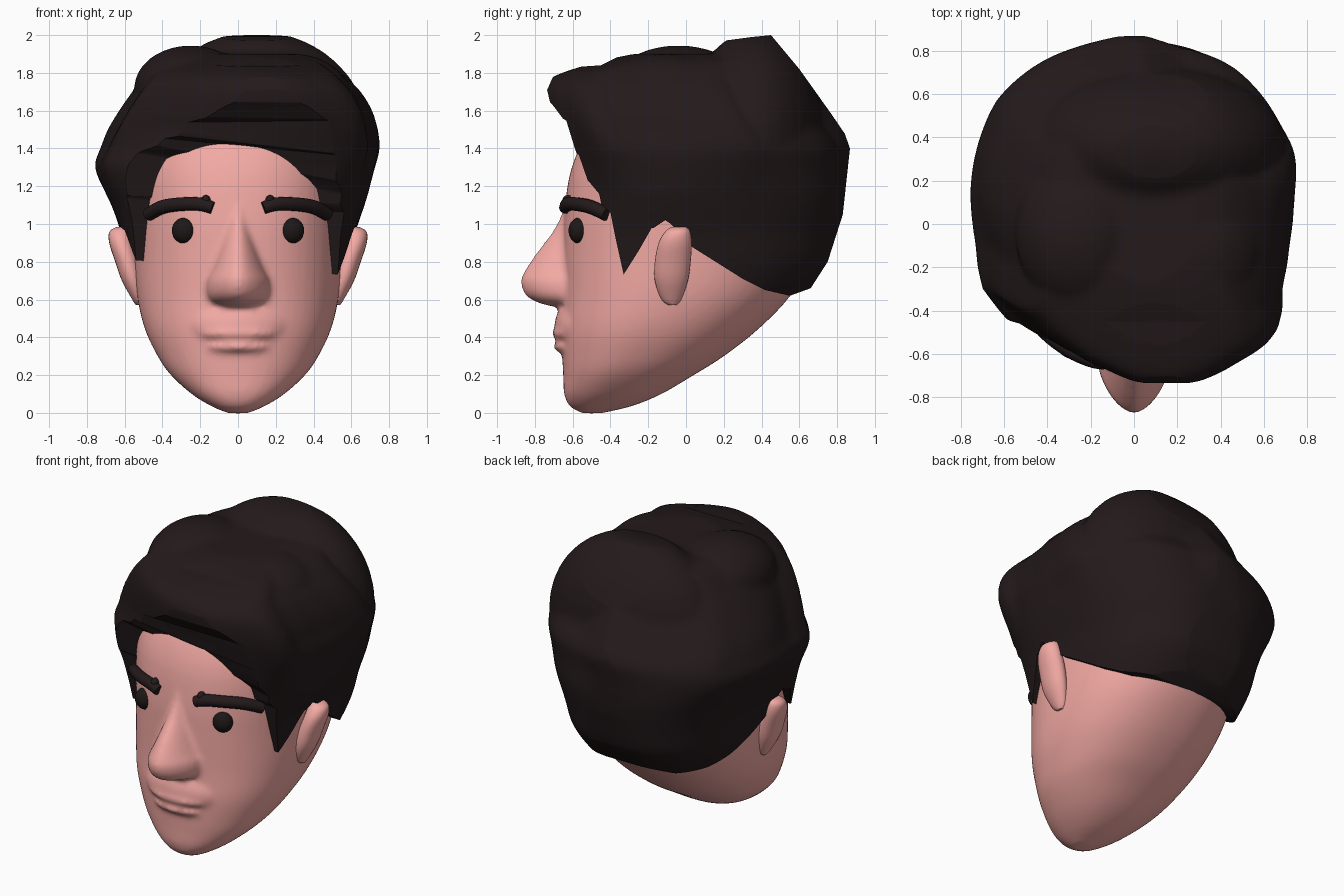
import bpy, bmesh, math
from mathutils import Matrix

if "Cube" in bpy.data.objects:
    bpy.data.objects.remove(bpy.data.objects["Cube"])


def material(name, rgb):
    m = bpy.data.materials.new(name)
    m.diffuse_color = (*rgb, 1)
    m.use_nodes = True
    m.node_tree.nodes["Principled BSDF"].inputs["Base Color"].default_value = m.diffuse_color
    return m


SKIN = material("skin", (0.9, 0.4, 0.37))
HAIR = material("hair", (0.017, 0.01, 0.011))
DARK = material("dark", (0.013, 0.009, 0.009))


def dense(levels, k=4):
    """Catmull-Rom refinement of a list of number tuples."""
    out, n = [], len(levels)
    for i in range(n - 1):
        p = [levels[min(max(j, 0), n - 1)] for j in (i - 1, i, i + 1, i + 2)]
        for s in range(k):
            t = s / k
            out.append(tuple(0.5 * (2 * b + (c - a) * t + (2 * a - 5 * b + 4 * c - d) * t * t
                                    + (3 * b - a - 3 * c + d) * t ** 3)
                             for a, b, c, d in zip(*p)))
    return out + [levels[-1]]


def unit(a, n):
    """Unit superellipse point at angle a."""
    c, s = math.cos(a), math.sin(a)
    r = (abs(c) ** n + abs(s) ** n) ** (-1 / n)
    return c * r, s * r


def loft(bm, rings):
    vs = [[bm.verts.new(p) for p in r] for r in rings]
    n = len(vs[0])
    for a, b in zip(vs, vs[1:]):
        for i in range(n):
            bm.faces.new((a[i], a[(i + 1) % n], b[(i + 1) % n], b[i]))
    bm.faces.new(vs[0][::-1])
    bm.faces.new(vs[-1])


def rings(levels, n=2.2, ratio=0.46, count=64):
    """Level = z, x left, x right, y front, y back; ratio places the widest point."""
    out = []
    for z, xl, xr, yf, yb in levels:
        cx, cy, w = (xl + xr) / 2, yf + ratio * (yb - yf), (xr - xl) / 2
        ring = []
        for i in range(count):
            x, y = unit(2 * math.pi * i / count, n)
            ring.append((cx + x * w, cy + y * (yb - cy if y > 0 else cy - yf), z))
        out.append(ring)
    return out


def blob(bm, loc, rad):
    bmesh.ops.create_uvsphere(bm, u_segments=32, v_segments=20, radius=1,
                              matrix=Matrix.Translation(loc) @ Matrix.Diagonal((*rad, 1)))


def make(bm, name, mat):
    bmesh.ops.recalc_face_normals(bm, faces=bm.faces)
    me = bpy.data.meshes.new(name)
    bm.to_mesh(me)
    bm.free()
    ob = bpy.data.objects.new(name, me)
    bpy.context.collection.objects.link(ob)
    if mat:
        me.materials.append(mat)
    return ob


def activate(ob):
    bpy.ops.object.select_all(action='DESELECT')
    ob.select_set(True)
    bpy.context.view_layer.objects.active = ob


def smooth(ob, deg=40):
    activate(ob)
    bpy.ops.object.shade_smooth_by_angle(angle=math.radians(deg))


def fuse(ob, voxel, repeat, cutter=None):
    """Merge overlapping lumps into one skin, soften, optionally trim."""
    m = ob.modifiers.new("fuse", 'REMESH')
    m.mode, m.voxel_size = 'VOXEL', voxel
    m = ob.modifiers.new("soften", 'SMOOTH')
    m.factor, m.iterations = 0.5, repeat
    if cutter:
        m = ob.modifiers.new("trim", 'BOOLEAN')
        m.operation, m.solver, m.object = 'INTERSECT', 'EXACT', cutter
    activate(ob)
    for name in [m.name for m in ob.modifiers]:
        bpy.ops.object.modifier_apply(modifier=name)


# Head with nose and mouth
bm = bmesh.new()
skull = [(-.002, .05, -.55, -.45), (.035, .14, -.615, -.29), (.1, .245, -.645, -.13), (.2, .355, -.65, .04),
         (.3, .425, -.655, .2), (.45, .495, -.66, .39), (.63, .535, -.65, .56), (.85, .552, -.65, .68),
         (1.05, .562, -.645, .72), (1.3, .57, -.605, .72), (1.5, .52, -.5, .64), (1.65, .4, -.3, .48),
         (1.72, .2, -.1, .25)]
loft(bm, rings(dense([(z, -w, w, f, b) for z, w, f, b in skull]), 2.22))
nose = [(.565, .11, -.72), (.59, .15, -.8), (.63, .17, -.855), (.7, .168, -.875), (.76, .14, -.85),
        (.85, .108, -.79), (.95, .08, -.715), (1.03, .065, -.67), (1.12, .045, -.64)]
loft(bm, rings(dense([(z, -w, w, f, -.5) for z, w, f in nose]), 1.7, 0.7))
blob(bm, (0, -.49, .46), (.31, .207, .18))
blob(bm, (0, -.6, .42), (.22, .112, .04))
blob(bm, (0, -.59, .35), (.19, .112, .04))
head = make(bm, "head", SKIN)
fuse(head, 0.017, 7)
smooth(head, 60)

# Ears, eyes and eyebrows
ear = [(.57, .5, .54, -.09, -.05), (.6, .49, .56, -.13, -.025), (.7, .5, .615, -.165, .01),
       (.8, .52, .65, -.165, .025), (.9, .55, .682, -.145, .03), (.96, .565, .68, -.11, .022),
       (.985, .58, .64, -.075, .005)]
brow = [(.135, -.64, 1.085, .9), (.2, -.625, 1.105, 1), (.3, -.58, 1.105, 1), (.4, -.505, 1.09, 1),
        (.475, -.42, 1.05, .95)]
for s, side in ((1, "right"), (-1, "left")):
    bm = bmesh.new()
    loft(bm, rings(dense(ear), 2, 0.5, 24))
    bmesh.ops.scale(bm, vec=(s, 1, 1), verts=bm.verts)
    smooth(make(bm, "ear_" + side, SKIN))

    bm = bmesh.new()
    blob(bm, (s * .285, -.567, .965), (.065, .055, .068))
    smooth(make(bm, "eye_" + side, DARK))

    cu = bpy.data.curves.new("eyebrow_" + side, 'CURVE')
    cu.dimensions, cu.bevel_depth, cu.bevel_resolution, cu.use_fill_caps = '3D', 0.037, 3, True
    sp = cu.splines.new('POLY')
    pts = dense(brow)
    sp.points.add(len(pts) - 1)
    for p, (x, y, z, r) in zip(sp.points, pts):
        p.co, p.radius = (s * x, y, z, 1), r
    cu.materials.append(HAIR)
    ob = bpy.data.objects.new("eyebrow_" + side, cu)
    bpy.context.collection.objects.link(ob)
    activate(ob)
    bpy.ops.object.convert(target='MESH')
    smooth(bpy.context.object)

    bm = bmesh.new()
    blob(bm, (s * .17, -.625, 1.125), (.025, .03, .028))
    smooth(make(bm, "brow_tuft_" + side, HAIR))

# Hair: plan outline blended from head shape below to swept shape above
plan = [(0, .87), (.2, .78), (.45, .7), (.6, .55), (.68, .42), (.75, .32), (.73, .1), (.7, -.1),
        (.67, -.3), (.69, -.42), (.66, -.5), (.5, -.6), (.3, -.69), (.15, -.72), (0, -.7),
        (-.2, -.63), (-.4, -.53), (-.6, -.38), (-.68, -.32), (-.69, -.1), (-.75, .13),
        (-.7, .4), (-.65, .53), (-.5, .66), (-.3, .77), (-.15, .83)]
polar = sorted((math.atan2(y, x) % math.tau, math.hypot(x, y)) for x, y in plan)
polar = [(polar[-1][0] - math.tau, polar[-1][1])] + polar + [(polar[0][0] + math.tau, polar[0][1])]


def swept(a):
    for (a0, r0), (a1, r1) in zip(polar, polar[1:]):
        if a0 <= a <= a1:
            r = r0 + (r1 - r0) * (a - a0) / (a1 - a0)
            x, y = r * math.cos(a), r * math.sin(a)
            return x / .75, y / (.87 if y > 0 else .72)


mass = [(.55, -.5, .5, -.64, .56), (.65, -.55, .55, -.67, .66), (.8, -.59, .59, -.68, .77),
        (.95, -.62, .62, -.69, .81), (1.1, -.67, .67, -.69, .84), (1.29, -.76, .73, -.7, .865),
        (1.4, -.73, .755, -.71, .88), (1.5, -.69, .74, -.73, .83), (1.6, -.63, .71, -.75, .76),
        (1.7, -.56, .65, -.755, .69), (1.77, -.5, .58, -.72, .63), (1.82, -.45, .52, -.6, .59),
        (1.87, -.38, .43, -.42, .55), (1.9, -.28, .3, -.28, .5)]
bm = bmesh.new()
sections = []
for z, xl, xr, yf, yb in dense(mass, 3):
    cx, cy, w = (xl + xr) / 2, yf + .453 * (yb - yf), (xr - xl) / 2
    t = min(max((z - 1.15) / .35, 0), 1)
    ring = []
    for i in range(72):
        a = math.tau * i / 72
        (ux, uy), (tx, ty) = unit(a, 2.45 if a < math.pi else 2.25), swept(a)
        x, y = ux + (tx - ux) * t, uy + (ty - uy) * t
        ring.append((cx + x * w, cy + y * (yb - cy if y > 0 else cy - yf), z))
    sections.append(ring)
loft(bm, sections)
# Locks on top: left front, right front, broad crown at the back
blob(bm, (-.25, -.04, 1.72), (.3, .36, .225))
blob(bm, (.3, -.1, 1.66), (.3, .38, .24))
blob(bm, (.1, .36, 1.45), (.6, .37, .57))
hair = make(bm, "hair", HAIR)

# Side outline used to trim the hair to its hairline
upper = [(-.72, 1.645), (-.735, 1.71), (-.7, 1.79), (-.6, 1.83), (-.45, 1.84), (-.35, 1.89), (-.2, 1.95),
         (0, 1.96), (.2, 1.97), (.35, 1.99), (.45, 2.0), (.6, 1.82), (.75, 1.61), (.84, 1.48),
         (.868, 1.4), (.83, 1.05), (.75, .8), (.66, .66), (.55, .62), (.42, .65), (.3, .71),
         (.03, .88), (-.08, 1.0), (-.11, 1.02), (-.17, .98)]
hairline = [(-.25, .9), (-.33, .77), (-.37, .95), (-.4, 1.1), (-.46, 1.27), (-.52, 1.33),
            (-.58, 1.43), (-.65, 1.56)]


def sweep(z):
    return .07 if z < 1.2 else min(.2, .2 * (1.57 - z) / .25)


bm = bmesh.new()
loft(bm, [[(x, y, z) for y, z in upper] + [(x, y, z - x * sweep(z)) for y, z in hairline]
          for x in (-.9, .9)])
bmesh.ops.triangulate(bm, faces=bm.faces)
cutter = make(bm, "hair_trim", None)
cutter.hide_render = True
fuse(hair, 0.02, 5, cutter)
bpy.data.objects.remove(cutter)
smooth(hair, 38)
